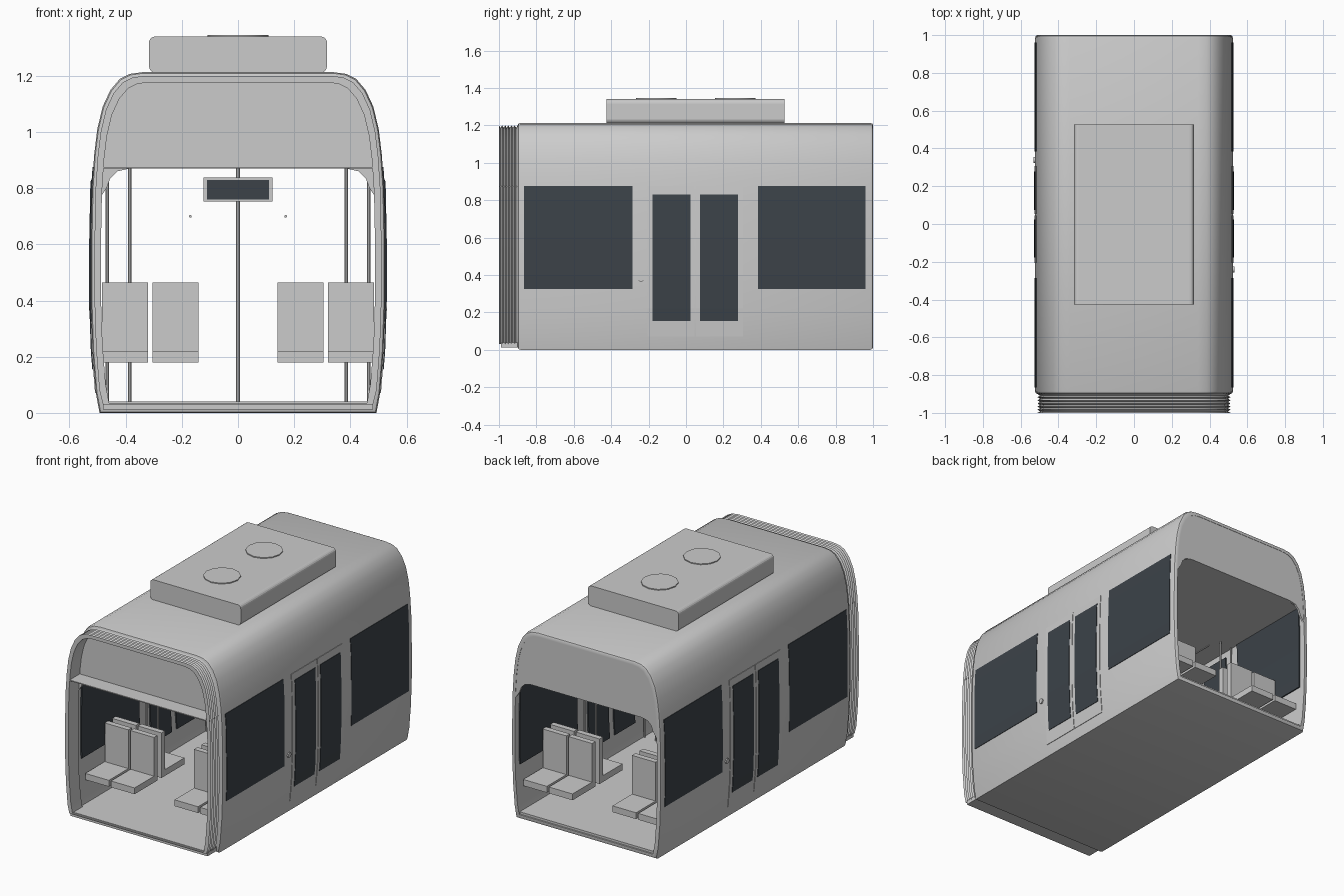
import bpy, bmesh, math
from mathutils import Vector

old = bpy.data.objects.get("Cube")
if old:
    bpy.data.objects.remove(old, do_unlink=True)


def material(name, rgb):
    m = bpy.data.materials.new(name)
    m.use_nodes = True
    m.diffuse_color = (*rgb, 1)
    m.node_tree.nodes["Principled BSDF"].inputs["Base Color"].default_value = (*rgb, 1)
    return m


GREY = material("light grey", (0.6, 0.6, 0.6))
GLASS = material("dark glass", (0.045, 0.055, 0.066))
MID = 0.05          # middle of the doors along y
FLOOR, CEILING = 0.04, 0.87

# Half of the body cross-section, from the sill to the roof
PROFILE = [(.493, 0), (.506, .07), (.518, .22), (.524, .4), (.524, .6), (.52, .8),
           (.512, .92), (.501, 1.01), (.482, 1.09), (.454, 1.15), (.42, 1.19),
           (.385, 1.207), (.34, 1.213)]
MIDDLE = PROFILE[-1][1] / 2


def finish(name, bm, mat, smooth=False):
    bmesh.ops.recalc_face_normals(bm, faces=bm.faces)
    me = bpy.data.meshes.new(name)
    bm.to_mesh(me)
    bm.free()
    me.materials.append(mat)
    ob = bpy.data.objects.new(name, me)
    bpy.context.collection.objects.link(ob)
    if smooth:
        bpy.ops.object.select_all(action='DESELECT')
        ob.select_set(True)
        bpy.context.view_layer.objects.active = ob
        bpy.ops.object.shade_smooth_by_angle(angle=math.radians(35))
    return ob


def box(name, x, y, z, mat=GREY):
    bm = bmesh.new()
    bmesh.ops.create_cube(bm, size=1)
    for v in bm.verts:
        v.co = [(a + b) / 2 + c * (b - a) for (a, b), c in zip((x, y, z), v.co)]
    return finish(name, bm, mat)


def rod(name, start, end, radius, sides=8):
    a, b = Vector(start), Vector(end)
    bm = bmesh.new()
    bmesh.ops.create_cone(bm, cap_ends=True, segments=sides, radius1=radius,
                          radius2=radius, depth=(b - a).length)
    turn = (b - a).to_track_quat('Z', 'Y')
    for v in bm.verts:
        v.co = turn @ v.co + (a + b) / 2
    return finish(name, bm, GREY, True)


def section(inset, low=0):
    """Closed cross-section, shrunk by the inset."""
    half = [(x * (1 - inset / .524),
             max(low, MIDDLE + (z - MIDDLE) * (1 - inset / MIDDLE))) for x, z in PROFILE]
    return half + [(-x, z) for x, z in reversed(half)]


def tube(name, rings, low=0):
    """Hollow body lofted through (y, inset) rings, the last joined to the first."""
    bm = bmesh.new()
    loops = [[bm.verts.new((x, y, z)) for x, z in section(i, low)] for y, i in rings]
    for a, b in zip(loops, loops[1:] + loops[:1]):
        for k in range(len(a)):
            n = (k + 1) % len(a)
            bm.faces.new((a[k], a[n], b[n], b[k]))
    return finish(name, bm, GREY, True)


def wall_x(z):
    for (x0, z0), (x1, z1) in zip(PROFILE, PROFILE[1:]):
        if z0 <= z <= z1:
            return x0 + (x1 - x0) * (z - z0) / (z1 - z0)


def plate(name, side, y, z, inner, outer, mat):
    """Thin plate that follows the curve of a side wall."""
    levels = [z[0]] + [p[1] for p in PROFILE if z[0] < p[1] < z[1]] + [z[1]]
    outline = [(wall_x(h) + outer, h) for h in levels]
    outline += [(wall_x(h) + inner, h) for h in reversed(levels)]
    return slab(name, [(side * x, h) for x, h in outline], y, mat)


def slab(name, outline, y, mat=GREY):
    """Outline in x and z, extruded along y."""
    bm = bmesh.new()
    face = bm.faces.new([bm.verts.new((x, y[0], z)) for x, z in outline])
    grown = bmesh.ops.extrude_face_region(bm, geom=[face])["geom"]
    bmesh.ops.translate(bm, vec=(0, y[1] - y[0], 0),
                        verts=[v for v in grown if isinstance(v, bmesh.types.BMVert)])
    return finish(name, bm, mat)


# Body shell, open at both ends, with rounded end edges
tube("body_shell", [(-.9, .012), (-.896, .004), (-.885, 0), (.985, 0), (.996, .004),
                    (1, .012), (1, .026), (-.9, .026)])

# Pleated gangway bellows
folds = 6
pleats = [(-1 + .1 * k / (2 * folds), .026 if k % 2 else .013) for k in range(2 * folds + 1)]
tube("gangway_bellows", pleats + [(-.9, .036), (-1, .036)], low=.03)

# Floor and ceiling
box("floor", (-.48, .48), (-.99, .99), (.012, FLOOR))
box("ceiling", (-.495, .495), (-1, .985), (CEILING, CEILING + .006))

# End walls above the gangway openings
top = [p for p in section(.015) if p[1] > .8]
fillet = [(.495, .76), (.468, .8), (.455, .835), (.43, .86), (.385, CEILING)]
opening = [(-x, z) for x, z in fillet] + fillet[::-1]
for name, y in (("front_header", (-.899, -.885)), ("rear_header", (.985, .998))):
    slab(name, top + opening, y)

# Windows, doors and buttons on both sides
for label, side in (("left", 1), ("right", -1)):
    for where, y in (("front", (-.865, -.285)), ("rear", (.385, .96))):
        for skin, a, b in (("outer", -.002, .003), ("inner", -.034, -.025)):
            plate(f"{label}_{where}_window_{skin}", side, y, (.325, .875 if a > -.01 else CEILING),
                  a, b, GLASS)
    for where, d in (("front", -1), ("rear", 1)):
        def span(a, b):
            return tuple(sorted((MID + d * a, MID + d * b)))
        plate(f"{label}_{where}_door_leaf", side, span(.004, .256), (.07, .875), -.002, .003, GREY)
        for skin, a, b in (("outer", .001, .006), ("inner", -.034, -.025)):
            plate(f"{label}_{where}_door_glass_{skin}", side, span(.025, .228), (.155, .83),
                  a, b, GLASS)
    y = MID - side * .29
    rod(f"{label}_door_button", (side * .515, y, .38), (side * .531, y, .38), .016, 12)

# Back-to-back seat pairs, two groups on each side of the aisle
for group, centre in (("front", -.585), ("rear", .685)):
    for d in (-1, 1):
        for side in (-1, 1):
            for x in ((.14, .305), (.32, .485)):
                across = sorted((side * x[0], side * x[1]))
                back = sorted((centre + d * .02, centre + d * .055))
                base = sorted((centre + d * .055, centre + d * .25))
                box(f"{group}_seat_back", across, back, (.18, .465))
                box(f"{group}_seat_cushion", across, base, (.18, .22))

# Grab poles and overhead rails
rod("centre_pole", (0, MID, FLOOR), (0, MID, CEILING), .007)
for side in (-1, 1):
    rod("overhead_rail", (side * .17, -.4, .7), (side * .17, .5, .7), .005)
    for d in (-1, 1):
        y = MID + d * .3
        rod("door_pole", (side * .385, y, FLOOR), (side * .385, y, CEILING), .006)
        rod("wall_rail", (side * .466, y, FLOOR), (side * .466, y, .855), .006)

# Hanging passenger display
box("display_case", (-.122, .122), (MID - .03, MID + .03), (.752, .838))
for d in (-1, 1):
    box("display_screen", (-.11, .11), sorted((MID + d * .029, MID + d * .034)),
        (.76, .83), GLASS)

# Roof unit with two round fan covers
roof = box("roof_unit", (-.317, .317), (-.425, .527), (1.212, 1.34))
bm = bmesh.new()
bm.from_mesh(roof.data)
long_edges = [e for e in bm.edges if abs(e.verts[0].co.y - e.verts[1].co.y) > .1]
bmesh.ops.bevel(bm, geom=long_edges, offset=.022, segments=4, profile=.5, affect='EDGES')
bm.to_mesh(roof.data)
bm.free()
for y in (-.16, .263):
    rod("fan_cover", (0, y, 1.335), (0, y, 1.346), .108, 12)
